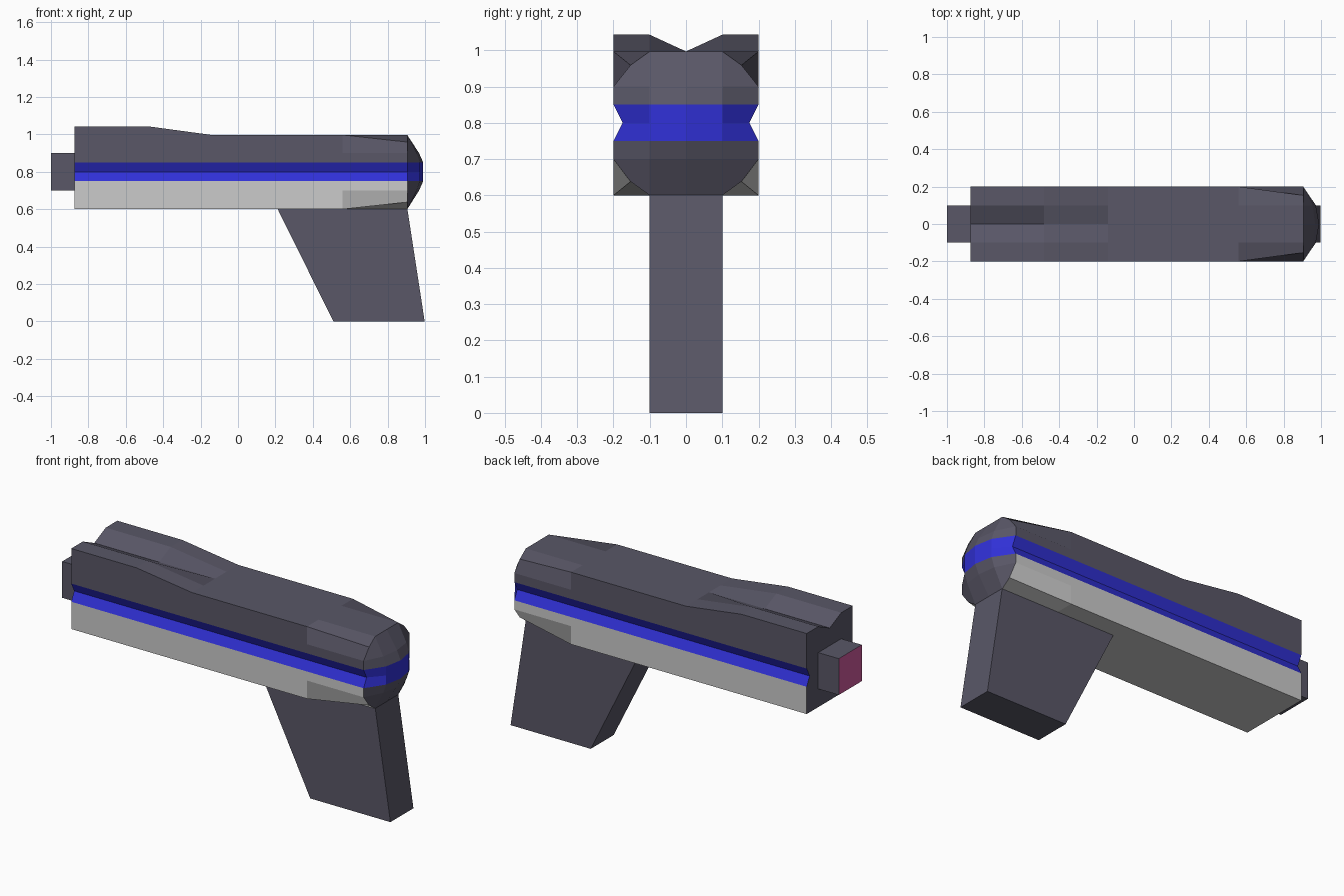
import bpy, bmesh

if "Cube" in bpy.data.objects:
    bpy.data.objects.remove(bpy.data.objects["Cube"])


def material(name, rgb):
    m = bpy.data.materials.new(name)
    m.diffuse_color = (*rgb, 1)
    m.use_nodes = True
    m.node_tree.nodes["Principled BSDF"].inputs["Base Color"].default_value = m.diffuse_color
    return m


DARK = material("dark grey", (0.10, 0.095, 0.135))
BLUE = material("blue", (0.03, 0.03, 0.68))
LIGHT = material("light grey", (0.60, 0.60, 0.60))
PINK = material("pink", (0.60, 0.10, 0.33))


def finish(name, bm, mats, rule=None):
    bmesh.ops.recalc_face_normals(bm, faces=bm.faces)
    if rule:
        for f in bm.faces:
            f.material_index = rule(f.calc_center_median())
    me = bpy.data.meshes.new(name)
    bm.to_mesh(me)
    bm.free()
    for m in mats:
        me.materials.append(m)
    ob = bpy.data.objects.new(name, me)
    bpy.context.collection.objects.link(ob)
    return ob


def prism(name, profile, half_y, mats, rule=None):
    """Extrude an x-z profile across y."""
    bm = bmesh.new()
    a, b = [[bm.verts.new((x, y, z)) for x, z in profile] for y in (-half_y, half_y)]
    bm.faces.new(a)
    bm.faces.new(b)
    n = len(profile)
    for i in range(n):
        j = (i + 1) % n
        bm.faces.new((a[i], a[j], b[j], b[i]))
    return finish(name, bm, mats, rule)


# Body: half cross-sections lofted along x, then mirrored
def section(top, corner_y=0.2, inset=0.0):
    return [(0, 0.6), (0.1, 0.6), (corner_y, 0.6 + inset), (0.2, 0.7), (0.2, 0.75),
            (0.175, 0.8), (0.2, 0.85), (0.2, 0.9), (corner_y, top - inset),
            (0.1, top), (0, 0.997)]


stations = [(-0.875, section(1.043)), (-0.48, section(1.043)), (-0.14, section(0.997)),
            (0.56, section(0.997)), (0.905, section(0.997, 0.153, 0.038))]
bm = bmesh.new()
rings = [[bm.verts.new((x, y, z)) for y, z in s] for x, s in stations]
for a, b in zip(rings, rings[1:]):
    for i in range(len(a) - 1):
        bm.faces.new((a[i], a[i + 1], b[i + 1], b[i]))
bm.faces.new(rings[0])

# Rounded rear cap: two inner columns joined to the last ring
edge = rings[-1]
rows = [(0.7, 0.968, 0.955), (0.75, 0.99, 0.972), (0.8, 0.99, 0.972),
        (0.85, 0.99, 0.972), (0.9, 0.968, 0.955)]
mid = [bm.verts.new((xm, 0, z)) for z, xm, xs in rows]
side = [bm.verts.new((xs, 0.1, z)) for z, xm, xs in rows]
for i in range(4):
    bm.faces.new((mid[i], mid[i + 1], side[i + 1], side[i]))
    bm.faces.new((side[i], side[i + 1], edge[i + 4], edge[i + 3]))
bm.faces.new((edge[0], edge[1], side[0], mid[0]))
bm.faces.new((edge[1], edge[2], edge[3], side[0]))
bm.faces.new((edge[7], edge[8], edge[9], side[4]))
bm.faces.new((edge[9], edge[10], mid[4], side[4]))


def body_colour(c):
    if c.x < -0.87:
        return 0
    if 0.75 < c.z < 0.85:
        return 1
    return 2 if c.z < 0.75 and c.x < 0.905 else 0


body = finish("body", bm, [DARK, BLUE, LIGHT], body_colour)
mirror = body.modifiers.new("mirror", 'MIRROR')
mirror.use_axis = (False, True, False)

# Slanted grip
prism("grip", [(0.21, 0.605), (0.905, 0.605), (0.998, 0), (0.51, 0)], 0.1, [DARK])

# Square muzzle with a coloured end face
prism("muzzle", [(-1, 0.7), (-0.87, 0.7), (-0.87, 0.9), (-1, 0.9)], 0.1,
      [DARK, PINK], lambda c: int(c.x < -0.99))
